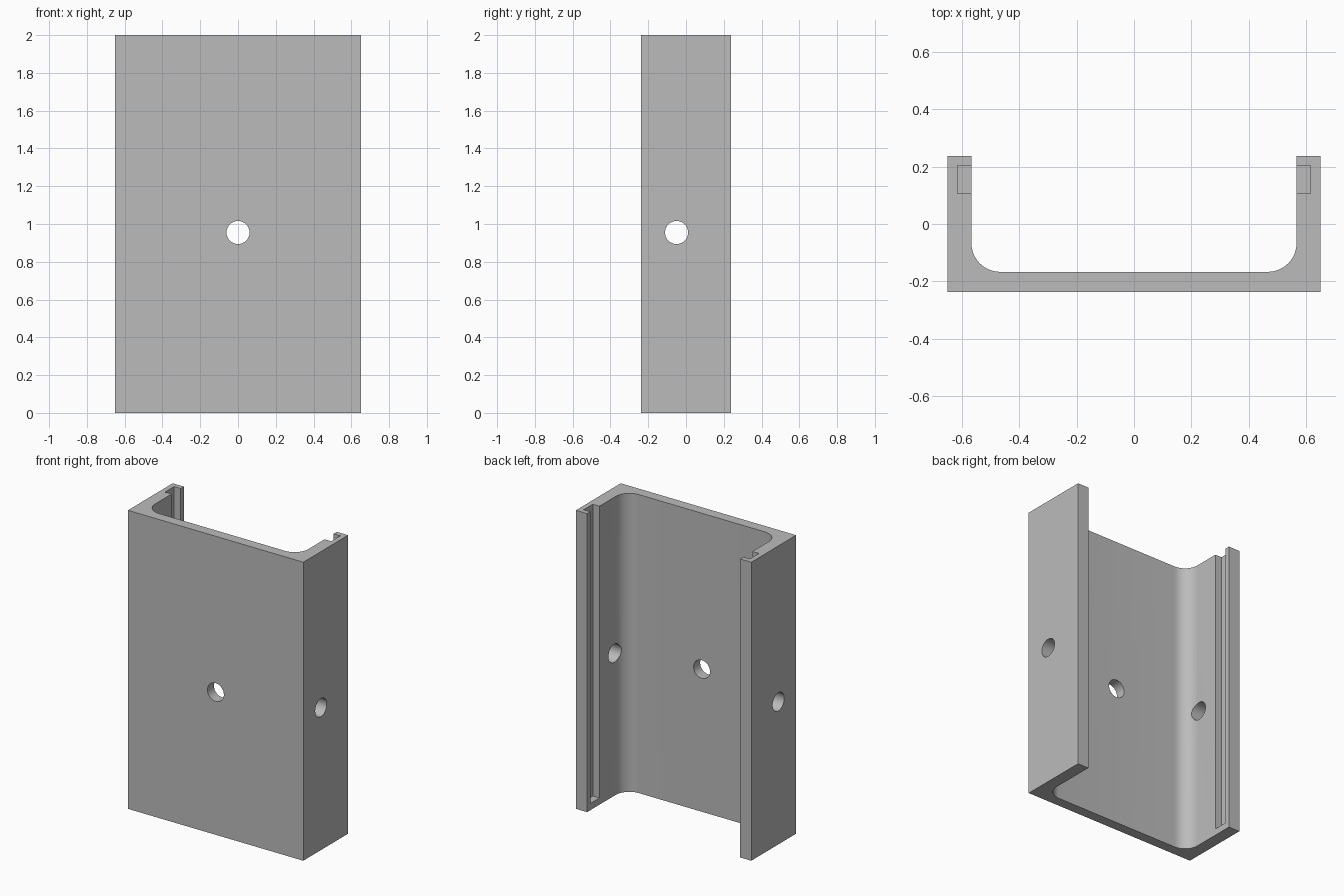
import bpy
import bmesh
from math import pi, cos, sin
from mathutils import Matrix

cube = bpy.data.objects.get("Cube")
if cube:
    bpy.data.objects.remove(cube, do_unlink=True)

HEIGHT = 2.0
OUT_X, IN_X = 0.65, 0.567
FRONT, BACK, PLATE = -0.237, 0.237, -0.167
RADIUS, HOLE_Z, HOLE_R = 0.1, 0.955, 0.061

grey = bpy.data.materials.new("Plain grey")
grey.use_nodes = True
color = (0.5, 0.5, 0.5, 1)
grey.diffuse_color = color
grey.node_tree.nodes["Principled BSDF"].inputs["Base Color"].default_value = color


def make_object(name, bm):
    bmesh.ops.recalc_face_normals(bm, faces=bm.faces)
    mesh = bpy.data.meshes.new(name)
    bm.to_mesh(mesh)
    bm.free()
    mesh.materials.append(grey)
    obj = bpy.data.objects.new(name, mesh)
    bpy.context.collection.objects.link(obj)
    return obj


def cutter(name, bm):
    obj = make_object(name, bm)
    obj.hide_render = True
    obj.hide_set(True)
    obj.display_type = 'WIRE'
    mod = channel.modifiers.new(name, 'BOOLEAN')
    mod.operation = 'DIFFERENCE'
    mod.solver = 'EXACT'
    mod.object = obj
    return obj


def hole(name, y, length, rotation):
    bm = bmesh.new()
    bmesh.ops.create_cone(bm, cap_ends=True, segments=48, radius1=HOLE_R,
                          radius2=HOLE_R, depth=length,
                          matrix=Matrix.Translation((0, y, HOLE_Z)) @ rotation)
    return cutter(name, bm)


# U-shaped channel: half profile with a rounded inside corner, then its mirror
arc = [(IN_X - RADIUS + RADIUS * cos(a), PLATE + RADIUS + RADIUS * sin(a))
       for a in (-i * pi / 24 for i in range(13))]
half = [(OUT_X, FRONT), (OUT_X, BACK), (IN_X, BACK)] + arc
profile = half + [(-x, y) for x, y in reversed(half)]
bm = bmesh.new()
base = bm.faces.new([bm.verts.new((x, y, 0)) for x, y in profile])
top = bmesh.ops.extrude_face_region(bm, geom=[base])["geom"]
bmesh.ops.translate(bm, vec=(0, 0, HEIGHT),
                    verts=[v for v in top if isinstance(v, bmesh.types.BMVert)])
channel = make_object("channel_body", bm)

# Panel grooves, open at the top and closed near the bottom
for side, name in ((1, "left_groove_cutter"), (-1, "right_groove_cutter")):
    bm = bmesh.new()
    bmesh.ops.create_cube(bm, size=1,
                          matrix=Matrix.Translation((side * 0.566, 0.155, 1.095))
                          @ Matrix.Diagonal((0.1, 0.097, 2.1, 1)))
    cutter(name, bm)

# Screw holes: one through the front plate, one through both side walls
hole("front_hole_cutter", PLATE, 0.3, Matrix.Rotation(pi / 2, 4, 'X'))
hole("side_hole_cutter", -0.05, 1.6, Matrix.Rotation(pi / 2, 4, 'Y'))

# Apply the cuts, then shade only the rounded parts smooth
bpy.ops.object.select_all(action='DESELECT')
channel.select_set(True)
bpy.context.view_layer.objects.active = channel
for mod in list(channel.modifiers):
    helper = mod.object
    bpy.ops.object.modifier_apply(modifier=mod.name)
    bpy.data.objects.remove(helper, do_unlink=True)
bpy.ops.object.shade_smooth_by_angle(angle=pi / 6)
